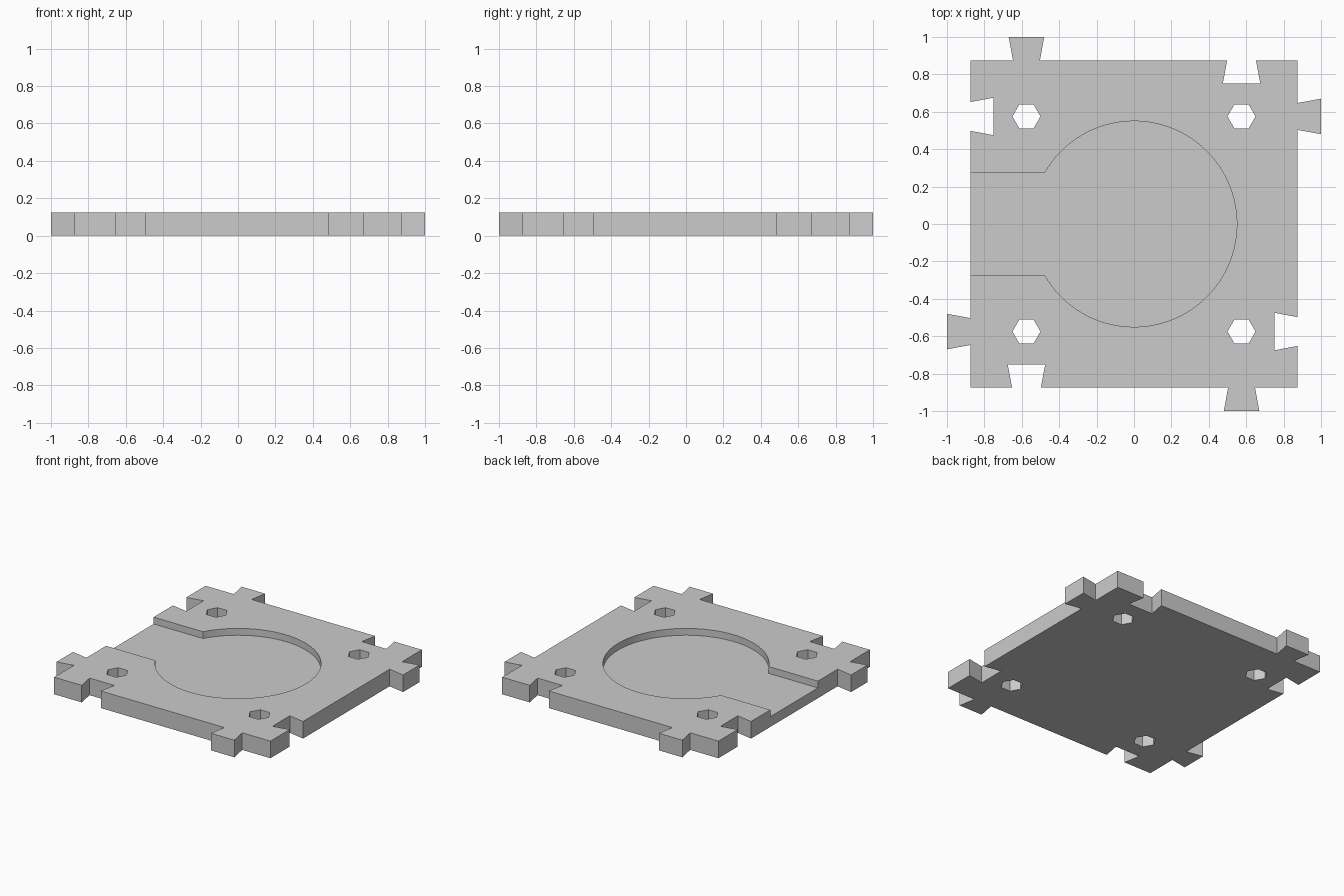
import bpy
import bmesh
from math import cos, sin, pi, acos, asin

cube = bpy.data.objects.get("Cube")
if cube:
    bpy.data.objects.remove(cube, do_unlink=True)

THICK = 0.125      # plate thickness
FLOOR = 0.075      # height of the pocket floor
HALF = 0.875       # half width of the square body
JOINT = 0.575      # offset of tabs, notches and holes
RADIUS = 0.55      # round pocket
SLOT = 0.275       # half width of the open channel

grey = bpy.data.materials.new("light_grey")
grey.use_nodes = True
colour = (0.6, 0.6, 0.6, 1)
grey.diffuse_color = colour
grey.node_tree.nodes["Principled BSDF"].inputs["Base Color"].default_value = colour


def prism(name, outline, low, high):
    """Extrude a flat outline between two heights."""
    bm = bmesh.new()
    base = bm.faces.new([bm.verts.new((x, y, low)) for x, y in outline])
    top = bmesh.ops.extrude_face_region(bm, geom=[base])["geom"]
    moved = [v for v in top if isinstance(v, bmesh.types.BMVert)]
    bmesh.ops.translate(bm, verts=moved, vec=(0, 0, high - low))
    bmesh.ops.recalc_face_normals(bm, faces=bm.faces)
    mesh = bpy.data.meshes.new(name)
    bm.to_mesh(mesh)
    bm.free()
    mesh.materials.append(grey)
    obj = bpy.data.objects.new(name, mesh)
    bpy.context.collection.objects.link(obj)
    return obj


def cut(target, cutter):
    """Subtract a helper solid, then discard it."""
    cutter.hide_render = True
    mod = target.modifiers.new("cut", "BOOLEAN")
    mod.operation = "DIFFERENCE"
    mod.solver = "EXACT"
    mod.object = cutter
    bpy.context.view_layer.objects.active = target
    bpy.ops.object.modifier_apply(modifier=mod.name)
    bpy.data.objects.remove(cutter, do_unlink=True)


def dovetail(centre, neck, tip, reach):
    """Four points of a dovetail on the back edge."""
    return [(centre - neck, HALF), (centre - tip, HALF + reach),
            (centre + tip, HALF + reach), (centre + neck, HALF)]


# Back edge, one corner to the next: tab then notch, repeated on all four sides
edge = [(-HALF, HALF)]
edge += dovetail(-JOINT, 0.072, 0.095, 0.125)
edge += dovetail(JOINT, 0.077, 0.1, -0.123)
outline = []
for turn in range(4):
    for x, y in edge:
        for _ in range(turn):
            x, y = y, -x
        outline.append((x, y))
plate = prism("interlocking_plate", outline, 0, THICK)

# Hexagonal through holes
for sx in (-1, 1):
    for sy in (-1, 1):
        hexagon = [(sx * JOINT + 0.075 * cos(i * pi / 3),
                    sy * JOINT + 0.075 * sin(i * pi / 3)) for i in range(6)]
        cut(plate, prism("hole_cutter", hexagon, -0.1, 0.3))

# Round pocket with a channel open to one side
STEPS = 96
end = pi - asin(SLOT / RADIUS)
keyhole = [(RADIUS * cos(a), RADIUS * sin(a))
           for a in (-end + 2 * end * i / STEPS for i in range(STEPS + 1))]
keyhole += [(-1.1, SLOT), (-1.1, -SLOT)]
cut(plate, prism("pocket_cutter", keyhole, FLOOR, 0.3))

# Smooth curved wall, crisp edges
bpy.ops.object.select_all(action="DESELECT")
plate.select_set(True)
bpy.context.view_layer.objects.active = plate
bpy.ops.object.shade_smooth_by_angle(angle=pi / 6)
